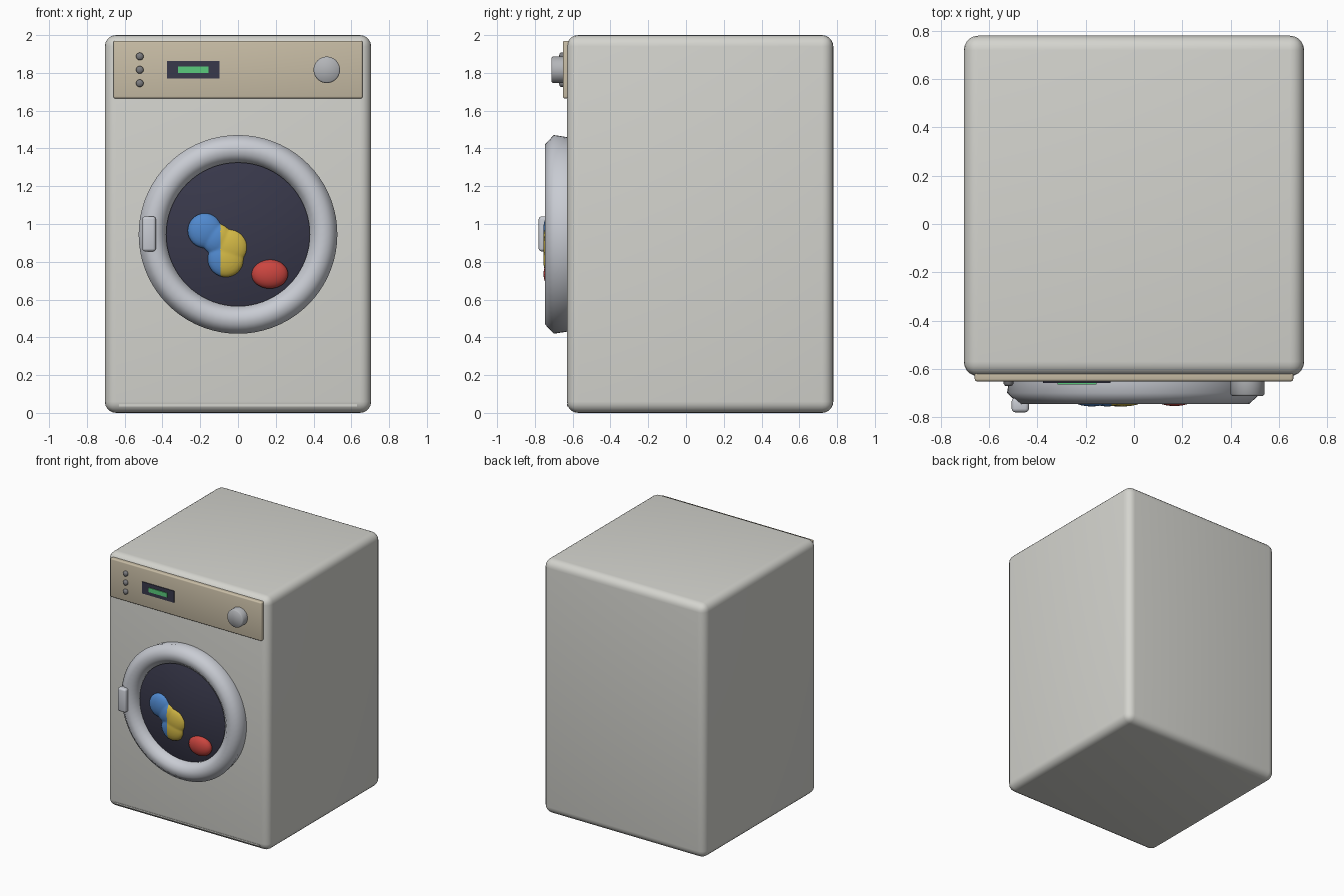
import bpy, bmesh, math
from mathutils import Matrix, Vector

if "Cube" in bpy.data.objects:
    bpy.data.objects.remove(bpy.data.objects["Cube"])


def mat(name, r, g, b):
    m = bpy.data.materials.new(name)
    m.diffuse_color = (r, g, b, 1)
    m.use_nodes = True
    m.node_tree.nodes["Principled BSDF"].inputs["Base Color"].default_value = m.diffuse_color
    return m


BODY = mat("warm_grey", 0.66, 0.66, 0.62)
TAN = mat("tan", 0.58, 0.51, 0.38)
STEEL = mat("steel", 0.58, 0.60, 0.65)
DARK = mat("dark_glass", 0.04, 0.04, 0.07)
GREEN = mat("green", 0.1, 0.6, 0.2)
KNOB = mat("knob_grey", 0.45, 0.46, 0.48)
BUTTON = mat("button_grey", 0.2, 0.2, 0.21)
BLUE = mat("blue", 0.08, 0.25, 0.62)
YELLOW = mat("yellow", 0.65, 0.48, 0.06)
RED = mat("red", 0.6, 0.06, 0.05)


def finish(name, bm, material, angle=60):
    bmesh.ops.recalc_face_normals(bm, faces=bm.faces)
    me = bpy.data.meshes.new(name)
    bm.to_mesh(me)
    bm.free()
    ob = bpy.data.objects.new(name, me)
    bpy.context.collection.objects.link(ob)
    me.materials.append(material)
    bpy.ops.object.select_all(action='DESELECT')
    ob.select_set(True)
    bpy.context.view_layer.objects.active = ob
    bpy.ops.object.shade_smooth_by_angle(angle=math.radians(angle))
    return ob


def box(name, lo, hi, material, bevel=0, seg=3):
    lo, hi = Vector(lo), Vector(hi)
    bm = bmesh.new()
    bmesh.ops.create_cube(bm, size=1, matrix=Matrix.Translation((lo + hi) / 2)
                          @ Matrix.Diagonal((*(hi - lo), 1)))
    if bevel:
        bmesh.ops.bevel(bm, geom=bm.edges[:], offset=bevel, segments=seg,
                        profile=0.5, affect='EDGES')
    return finish(name, bm, material)


def lathe(name, profile, cx, cz, material, steps=64, angle=60):
    """Spin (radius, y) points around the y direction."""
    bm = bmesh.new()
    vs = [bm.verts.new((cx + r, y, cz)) for r, y in profile]
    es = [bm.edges.new(p) for p in zip(vs, vs[1:])]
    bmesh.ops.spin(bm, geom=vs + es, cent=(cx, 0, cz), axis=(0, 1, 0),
                   angle=2 * math.pi, steps=steps, use_duplicate=False)
    bmesh.ops.remove_doubles(bm, verts=bm.verts, dist=1e-5)
    return finish(name, bm, material, angle)


def blob(bm, c, r):
    bmesh.ops.create_uvsphere(bm, u_segments=32, v_segments=16, radius=1,
                              matrix=Matrix.Translation(c) @ Matrix.Diagonal((*r, 1)))


# Cabinet and kick strip
box("cabinet", (-0.705, -0.63, 0), (0.705, 0.78, 2), BODY, 0.06, 5)
box("kick_strip", (-0.63, -0.63, 0.034), (0.63, -0.55, 0.046), BODY)

# Control panel with display, dial and buttons
box("control_panel", (-0.66, -0.652, 1.665), (0.66, -0.60, 1.97), TAN, 0.01)
box("display", (-0.377, -0.658, 1.77), (-0.097, -0.64, 1.862), DARK)
box("display_bar", (-0.317, -0.664, 1.799), (-0.155, -0.65, 1.833), GREEN)
lathe("dial", [(0.07, -0.645), (0.07, -0.705), (0.063, -0.713), (0, -0.713)],
      0.47, 1.816, KNOB, 48, 50)
for i, z in enumerate((1.745, 1.816, 1.887)):
    lathe(f"button_{i + 1}", [(0.02, -0.645), (0.02, -0.663), (0.014, -0.67), (0, -0.672)],
          -0.52, z, BUTTON, 24)

# Door ring, domed glass and latch
lathe("door_ring", [(0.515, -0.60), (0.515, -0.63), (0.526, -0.70), (0.477, -0.746),
                    (0.425, -0.746), (0.38, -0.705), (0.385, -0.64)],
      0, 0.945, STEEL, 72)
lathe("door_glass", [(0.4 * t / 10, -0.732 + 0.06 * (t / 10) ** 2) for t in range(11)],
      0, 0.945, DARK)
box("door_latch", (-0.507, -0.78, 0.855), (-0.435, -0.72, 1.04), STEEL, 0.015)

# Laundry: one merged two-colour lump and a red one
bm = bmesh.new()
for x, z, r in ((-0.175, 0.965, 0.093), (-0.11, 0.92, 0.085),
                (-0.045, 0.88, 0.098), (-0.065, 0.815, 0.097)):
    blob(bm, (x, -0.716, z), (r, 0.04, r))
lump = finish("laundry_lump", bm, BLUE)
rm = lump.modifiers.new("merge", 'REMESH')
rm.mode = 'VOXEL'
rm.voxel_size = 0.006
sm = lump.modifiers.new("soften", 'SMOOTH')
sm.iterations = 6
for n in ("merge", "soften"):
    bpy.ops.object.modifier_apply(modifier=n)
lump.data.materials.clear()
lump.data.materials.append(BLUE)
lump.data.materials.append(YELLOW)
for p in lump.data.polygons:
    p.material_index = int(p.center.x > -0.093)
    p.use_smooth = True

bm = bmesh.new()
blob(bm, (0.168, -0.708, 0.735), (0.097, 0.046, 0.077))
finish("laundry_red", bm, RED)
